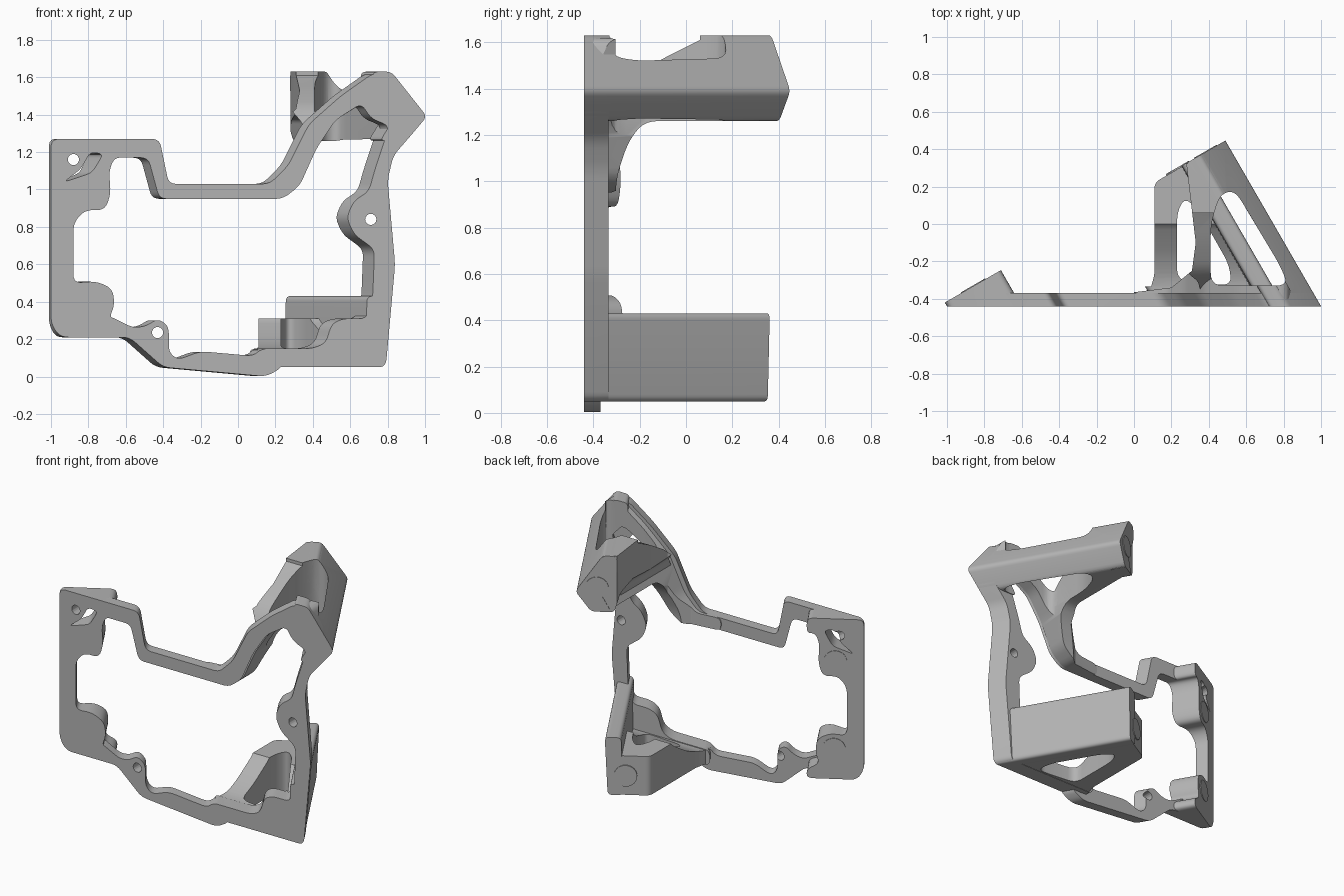
import bpy, bmesh, math
from mathutils import Vector

if "Cube" in bpy.data.objects:
    bpy.data.objects.remove(bpy.data.objects["Cube"], do_unlink=True)

FRONT = -0.44
SHEAR = math.tan(math.radians(30))   # the walls lean 30 degrees as they run back

grey = bpy.data.materials.new("plain grey")
grey.use_nodes = True
grey.diffuse_color = (0.45, 0.45, 0.45, 1)
grey.node_tree.nodes["Principled BSDF"].inputs["Base Color"].default_value = grey.diffuse_color


def mount(x):
    """Depth at which a leaning wall meets the tilted mounting plane."""
    return 0.433 * (x + 1) + 0.02


def fillet(points, radius, steps=5):
    """Round every corner of a closed outline."""
    out = []
    for i, p in enumerate(points):
        p, a, b = Vector(p), Vector(points[i - 1]), Vector(points[(i + 1) % len(points)])
        s = p + (a - p).normalized() * min(radius, 0.45 * (a - p).length)
        e = p + (b - p).normalized() * min(radius, 0.45 * (b - p).length)
        for k in range(steps + 1):
            t = k / steps
            out.append(s * (1 - t) ** 2 + p * (2 * t * (1 - t)) + e * t ** 2)
    return out


def loft(name, first, second):
    """Solid between two matching loops."""
    bm = bmesh.new()
    a = [bm.verts.new(v) for v in first]
    b = [bm.verts.new(v) for v in second]
    bm.faces.new(a)
    bm.faces.new(b[::-1])
    for i in range(len(a)):
        bm.faces.new((a[i - 1], b[i - 1], b[i], a[i]))
    bmesh.ops.recalc_face_normals(bm, faces=bm.faces)
    mesh = bpy.data.meshes.new(name)
    bm.to_mesh(mesh)
    bm.free()
    obj = bpy.data.objects.new(name, mesh)
    bpy.context.collection.objects.link(obj)
    mesh.materials.append(grey)
    return obj


def prism(name, points, depth, radius=0.03, shear=SHEAR, start=0.0):
    """Front outline (x, z) run backwards, leaning to the right side."""
    loop = fillet(points, radius)
    ends = [depth(p.x) if callable(depth) else depth for p in loop]
    place = lambda p, t: (p.x - shear * t, FRONT + t, p.y)
    return loft(name, [place(p, start) for p in loop],
                [place(p, t) for p, t in zip(loop, ends)])


def slab(name, points, bottom, top, radius=0.03):
    """Plan outline (x, y) raised between two heights."""
    loop = fillet(points, radius)
    return loft(name, [(p.x, p.y, bottom) for p in loop], [(p.x, p.y, top) for p in loop])


def side_prism(name, points, radius=0.06):
    """Side outline (y, z) run across the full width."""
    loop = fillet(points, radius)
    return loft(name, [(-1, p.x, p.y) for p in loop], [(1, p.x, p.y) for p in loop])


def cut(obj, cutter, operation="DIFFERENCE"):
    mod = obj.modifiers.new("cut", "BOOLEAN")
    mod.operation, mod.solver, mod.object = operation, "EXACT", cutter
    bpy.context.view_layer.objects.active = obj
    bpy.ops.object.modifier_apply(modifier=mod.name)


def drill(obj, x, z, r=0.03):
    ring = [(x + r * math.cos(a * math.pi / 8), z + r * math.sin(a * math.pi / 8)) for a in range(16)]
    tool = prism("drill", ring, 0.6, 0.002, 0, -0.2)
    cut(obj, tool)
    bpy.data.objects.remove(tool)


# Left plate with its two mounting bosses, wedge-shaped in plan
left_plate = prism("left_plate", [
    (-1, 1.27), (-0.6, 1.27), (-0.6, 1.17), (-0.66, 1.17), (-0.69, 1.1), (-0.68, 0.98),
    (-0.71, 0.89), (-0.82, 0.89), (-0.88, 0.82), (-0.88, 0.5), (-0.76, 0.51), (-0.67, 0.47),
    (-0.66, 0.38), (-0.69, 0.31), (-0.6, 0.27), (-0.6, 0.21), (-0.95, 0.21), (-1, 0.28)],
    mount, 0.045)
drill(left_plate, -0.88, 1.16)
slot = prism("slot_cutter", [(-0.93, 1.04), (-0.78, 1.09), (-0.72, 1.19), (-0.79, 1.2), (-0.84, 1.11)],
             0.6, 0.03, SHEAR, -0.1)
cut(left_plate, slot)

# Top rail with the rising diagonal that ends in the upper corner
top_rail = prism("top_rail", [
    (-0.7, 1.27), (-0.42, 1.27), (-0.37, 1.03), (0.17, 1.03), (0.27, 1.13), (0.38, 1.35),
    (0.55, 1.5), (0.72, 1.62), (0.82, 1.63), (1.01, 1.39), (0.87, 1.23), (0.78, 1.25),
    (0.81, 1.34), (0.71, 1.38), (0.66, 1.46), (0.52, 1.37), (0.42, 1.22), (0.33, 1.02),
    (0.24, 0.95), (-0.42, 0.95), (-0.48, 1.17), (-0.7, 1.17)], 0.07, 0.04)

# Right column and lower corner
right_column = prism("right_column", [
    (0.79, 0.05), (0.84, 0.6), (0.8, 1.05), (0.83, 1.18), (0.96, 1.33), (0.82, 1.34),
    (0.79, 1.28), (0.73, 1.1), (0.7, 0.99), (0.62, 0.94), (0.58, 0.85), (0.62, 0.76),
    (0.73, 0.68), (0.72, 0.42), (0.69, 0.31), (0.56, 0.31), (0.5, 0.28), (0.47, 0.18),
    (0.4, 0.15), (0.12, 0.15), (0.12, 0.05)], 0.105, 0.04)
drill(right_column, 0.71, 0.84)

# Bottom rail with a small screw boss
bottom_rail = prism("bottom_rail", [
    (-0.7, 0.21), (-0.58, 0.21), (-0.4, 0.05), (0.15, 0), (0.24, 0.05), (0.24, 0.15),
    (0.13, 0.15), (0.08, 0.11), (-0.2, 0.135), (-0.32, 0.09), (-0.37, 0.13), (-0.37, 0.27),
    (-0.43, 0.31), (-0.49, 0.27), (-0.56, 0.26), (-0.7, 0.33)], 0.07, 0.04)
drill(bottom_rail, -0.43, 0.235)

# Upper arm: outer wall, sloping roof, inner web and end block, opened by one window
upper_wall = prism("upper_outer_wall", [
    (0.72, 1.63), (0.82, 1.63), (1.01, 1.39), (0.9, 1.26), (0.76, 1.26), (0.84, 1.39), (0.72, 1.51)],
    mount, 0.03)
upper_roof = prism("upper_roof", [
    (0, 1.03), (0.17, 1.03), (0.27, 1.13), (0.38, 1.35), (0.55, 1.5), (0.72, 1.62),
    (0.82, 1.62), (0.87, 1.42), (0.68, 1.47), (0.52, 1.37), (0.42, 1.22), (0.33, 1.02),
    (0.24, 0.95), (0, 0.95)], 1.0, 0.04, 0, 0.02)
upper_block = prism("upper_end_block", [
    (0.58, 1.63), (0.82, 1.63), (0.98, 1.4), (0.87, 1.26), (0.74, 1.26), (0.7, 1.37), (0.58, 1.42)],
    mount, 0.02, SHEAR, 0.5)
upper_web = prism("upper_inner_web", [
    (0.27, 1.625), (0.27, 1.44), (0.34, 1.36), (0.36, 1.27), (0.44, 1.27), (0.44, 1.625)],
    0.62, 0.02, 0, 0.04)
outline = slab("upper_outline", [
    (-0.08, -0.375), (0.2, -0.34), (0.31, -0.25), (0.33, -0.1), (0.28, 0.322), (0.405, 0.394),
    (0.88, -0.43), (-0.08, -0.43)], 0.8, 1.8, 0.004)
window = slab("upper_window", [
    (0.41, -0.33), (0.825, -0.33), (0.78, -0.22), (0.54, 0.18), (0.46, 0.16), (0.41, 0.0)],
    0.7, 1.9, 0.07)
underside = side_prism("underside_cutter", [
    (-0.31, 0.8), (-0.3, 1.02), (-0.25, 1.17), (-0.18, 1.26), (0.7, 1.26), (0.7, 0.8)])
web_top = side_prism("web_top_cutter", [
    (-0.5, 1.2), (-0.38, 1.25), (-0.25, 1.44), (-0.1, 1.53), (0.12, 1.64), (0.12, 1.8), (-0.5, 1.8)])
cut(upper_roof, underside)
cut(upper_web, web_top)
for part in (upper_roof, upper_block, upper_web):
    cut(part, outline, "INTERSECT")
for part in (upper_roof, upper_block, upper_web, upper_wall):
    cut(part, window)

# Lower arm: outer wall and a floor that rises to the end post, with a window
lower_wall = prism("lower_outer_wall", [
    (0.68, 0.05), (0.785, 0.05), (0.805, 0.43), (0.69, 0.43)], mount, 0.03)
lower_floor = slab("lower_floor", [
    (0.08, -0.375), (0.11, -0.27), (0.11, 0.222), (0.31, 0.338),
    (0.73, -0.4), (0.4, -0.43), (0.13, -0.43)], 0.052, 0.31, 0.03)
floor_window = slab("lower_window", [
    (0.23, -0.3), (0.52, -0.33), (0.51, -0.22), (0.34, 0.08), (0.27, 0.14), (0.23, 0.06)],
    -0.2, 0.6, 0.06)
floor_top = side_prism("floor_top_cutter", [
    (-0.6, 0.14), (-0.3, 0.145), (-0.18, 0.19), (0.02, 0.315), (0.02, 0.5), (-0.6, 0.5)])
cut(lower_floor, floor_top)
cut(lower_floor, floor_window)

for tool in (slot, outline, window, underside, web_top, floor_window, floor_top):
    bpy.data.objects.remove(tool)

# Round pads on the mounting plane
normal = Vector((-SHEAR, 1, 0)).normalized()
for name, x, z in (("upper_left_plate", -0.8, 0.99), ("lower_left_plate", -0.79, 0.41),
                   ("upper_arm", 0.86, 1.42), ("lower_arm", 0.66, 0.18)):
    t = mount(x)
    bpy.ops.mesh.primitive_cylinder_add(
        vertices=40, radius=0.07, depth=0.008, location=(x - SHEAR * t, FRONT + t, z),
        rotation=normal.to_track_quat("Z", "Y").to_euler())
    pad = bpy.context.object
    pad.name = name + "_pad"
    pad.data.materials.append(grey)

# Smooth the rounded corners, keep the edges crisp
bpy.ops.object.select_all(action="DESELECT")
for obj in bpy.context.scene.objects:
    if obj.type == "MESH" and grey.name in obj.data.materials:
        obj.select_set(True)
        bpy.context.view_layer.objects.active = obj
bpy.ops.object.shade_smooth_by_angle(angle=math.radians(30))
